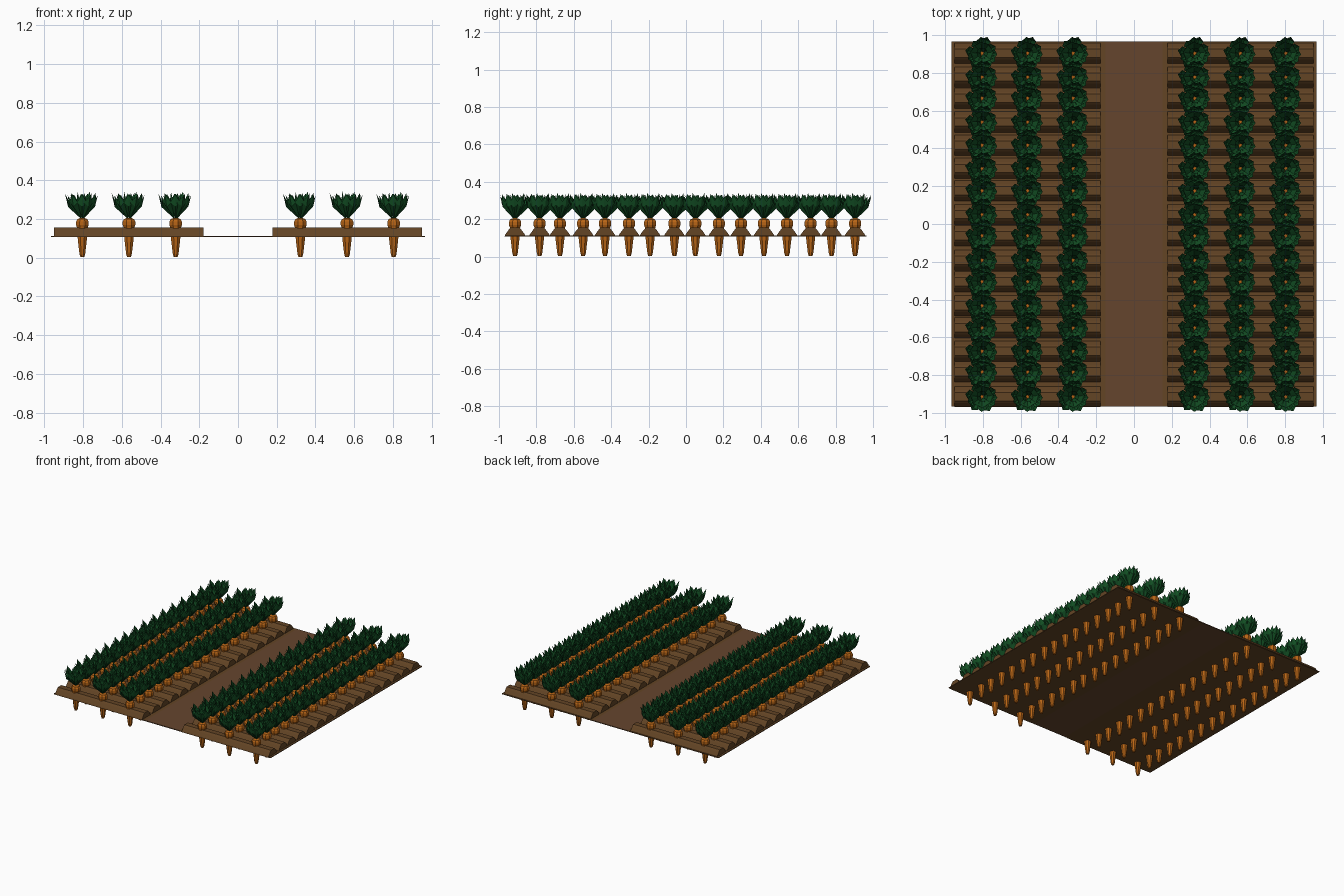
import bpy, bmesh, math, random
from mathutils import Matrix, Vector

if "Cube" in bpy.data.objects:
    bpy.data.objects.remove(bpy.data.objects["Cube"])

random.seed(4)
ROWS_X = [-0.804, -0.563, -0.322, 0.322, 0.563, 0.804]
BED_Y = [-0.914, -0.783, -0.674, -0.55, -0.433, -0.305, -0.192, -0.062,
         0.05, 0.176, 0.294, 0.417, 0.54, 0.666, 0.778, 0.904]
GROUND = 0.112


def material(name, rgb):
    m = bpy.data.materials.new(name)
    m.diffuse_color = (*rgb, 1)
    m.use_nodes = True
    m.node_tree.nodes["Principled BSDF"].inputs["Base Color"].default_value = m.diffuse_color
    return m


SOIL = material("soil", (0.125, 0.058, 0.018))
PATH = material("path_soil", (0.13, 0.06, 0.027))
ORANGE = material("carrot_orange", (0.48, 0.13, 0.008))
GREEN = material("leaf_green", (0.006, 0.075, 0.017))


def finish(name, bm, mat, recalc=True):
    if recalc:
        bmesh.ops.recalc_face_normals(bm, faces=bm.faces)
    me = bpy.data.meshes.new(name)
    bm.to_mesh(me)
    bm.free()
    me.materials.append(mat)
    ob = bpy.data.objects.new(name, me)
    bpy.context.collection.objects.link(ob)
    return ob


def box(name, x0, x1, y0, y1, z0, z1, mat):
    bm = bmesh.new()
    bmesh.ops.create_cube(bm, size=1, matrix=Matrix.Translation(
        ((x0 + x1) / 2, (y0 + y1) / 2, (z0 + z1) / 2))
        @ Matrix.Diagonal((x1 - x0, y1 - y0, z1 - z0, 1)))
    return finish(name, bm, mat)


def add_ridge(bm, x0, x1, y):
    # rounded earth ridge, extruded along x
    prof = [(-0.056, 0.108), (-0.052, 0.118), (-0.034, 0.143), (-0.022, 0.155),
            (0.022, 0.155), (0.034, 0.143), (0.052, 0.118), (0.056, 0.108)]
    a, b = [[bm.verts.new((x, y + p, z)) for p, z in prof] for x in (x0, x1)]
    n = len(prof)
    for i in range(n):
        bm.faces.new((a[i], a[(i + 1) % n], b[(i + 1) % n], b[i]))
    bm.faces.new(a)
    bm.faces.new(b[::-1])


def add_carrot(bm, x, y, sides=8):
    # lathed root with a rounded crown
    prof = [(0.011, 0.003), (0.016, 0.02), (0.025, 0.09), (0.028, 0.13),
            (0.030, 0.155), (0.035, 0.168), (0.035, 0.186), (0.028, 0.199), (0.012, 0.205)]
    rings = [[bm.verts.new((x + r * math.cos(2 * math.pi * (k + .5) / sides),
                            y + r * math.sin(2 * math.pi * (k + .5) / sides), z))
              for k in range(sides)] for r, z in prof]
    for a, b in zip(rings, rings[1:]):
        for k in range(sides):
            j = (k + 1) % sides
            bm.faces.new((a[k], a[j], b[j], b[k]))
    bm.faces.new(rings[0][::-1])
    bm.faces.new(rings[-1])


def make_leaves():
    # (angle, reach, height, half width) for outer, middle and inner whorls
    spec = []
    for n, reach, top, w in ((11, 0.088, 0.328, 0.026), (8, 0.062, 0.335, 0.024),
                             (5, 0.03, 0.338, 0.018)):
        for k in range(n):
            spec.append((2 * math.pi * k / n + random.uniform(-0.15, 0.15),
                         reach * random.uniform(0.9, 1.06),
                         top + random.uniform(-0.012, 0.008), w))
    return spec


LEAVES = make_leaves()


def add_tuft(bm, x, y):
    # each leaf is a folded, pointed blade rising from the crown
    for ang, reach, top, w in LEAVES:
        mat = Matrix.Translation((x, y, 0)) @ Matrix.Rotation(ang, 4, 'Z')

        def v(r, s, z):
            return bm.verts.new(mat @ Vector((r, s, z)))
        base, tip = v(0.006, 0, 0.2), v(reach, 0, top)
        mid = v(reach * 0.82, 0, 0.262 + (0.09 - reach) * 0.3)
        left, right = v(reach * 0.78, w, 0.285), v(reach * 0.78, -w, 0.285)
        for f in ((base, mid, left), (base, right, mid),
                  (mid, tip, left), (mid, right, tip)):
            bm.faces.new(f)


# ground sheets and central path
box("ground_left", -0.965, -0.15, -0.965, 0.965, GROUND - 0.006, GROUND, SOIL)
box("ground_right", 0.15, 0.965, -0.965, 0.965, GROUND - 0.006, GROUND, SOIL)
box("path", -0.15, 0.15, -0.965, 0.965, GROUND - 0.006, GROUND, PATH)

# planting ridges on both sides of the path
for side, x0, x1 in (("left", -0.95, -0.177), ("right", 0.177, 0.95)):
    bm = bmesh.new()
    for y in BED_Y:
        add_ridge(bm, x0, x1, y)
    finish("soil_ridges_" + side, bm, SOIL)

# carrot roots and leaf tufts, one object per row
for i, x in enumerate(ROWS_X, 1):
    roots, tops = bmesh.new(), bmesh.new()
    for y in BED_Y:
        add_carrot(roots, x, y)
        add_tuft(tops, x, y)
    finish(f"carrot_roots_row_{i}", roots, ORANGE)
    finish(f"carrot_leaves_row_{i}", tops, GREEN, recalc=False)
